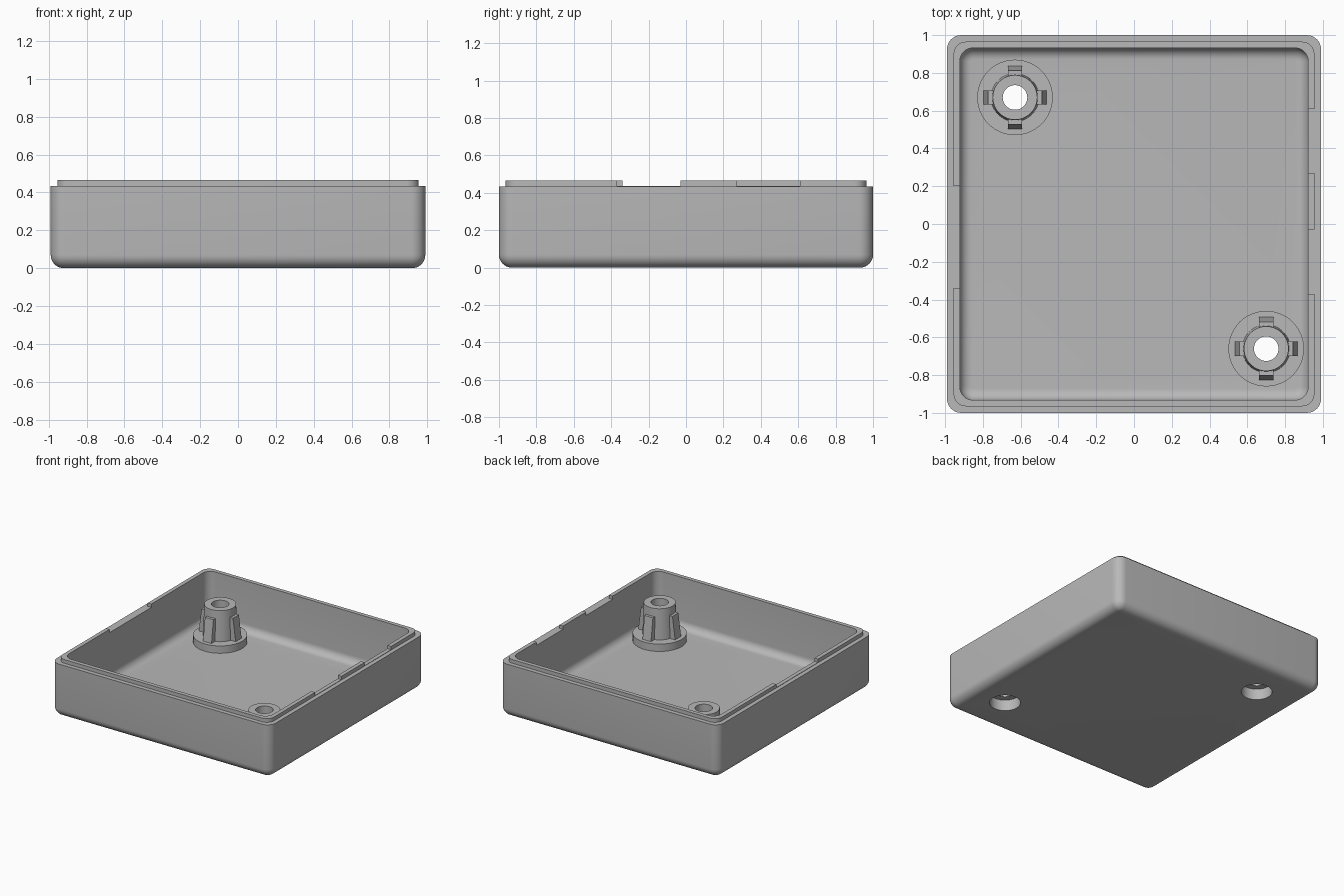
import bpy, bmesh
from math import sin, cos, pi
from mathutils import Matrix

cube = bpy.data.objects.get("Cube")
if cube:
    bpy.data.objects.remove(cube, do_unlink=True)

GREY = (0.48, 0.48, 0.48, 1)
mat = bpy.data.materials.new("grey plastic")
mat.use_nodes = True
mat.diffuse_color = GREY
bsdf = next(n for n in mat.node_tree.nodes if n.type == 'BSDF_PRINCIPLED')
bsdf.inputs["Base Color"].default_value = GREY

HALF_X, HALF_Y = 0.99, 1.0
RIM, TOP, FLOOR = 0.435, 0.465, 0.055
BOSSES = {"rear": (-0.63, 0.67), "front": (0.70, -0.66)}


def make(name, bm):
    bmesh.ops.recalc_face_normals(bm, faces=bm.faces)
    me = bpy.data.meshes.new(name)
    bm.to_mesh(me)
    bm.free()
    me.materials.append(mat)
    ob = bpy.data.objects.new(name, me)
    bpy.context.collection.objects.link(ob)
    return ob


def activate(ob):
    bpy.ops.object.select_all(action='DESELECT')
    ob.select_set(True)
    bpy.context.view_layer.objects.active = ob


def smooth(ob):
    activate(ob)
    bpy.ops.object.shade_smooth_by_angle(angle=0.52)


def cut(ob, cutter):
    cutter.hide_render = True
    activate(ob)
    mod = ob.modifiers.new("cut", 'BOOLEAN')
    mod.operation, mod.solver, mod.object = 'DIFFERENCE', 'EXACT', cutter
    bpy.ops.object.modifier_apply(modifier=mod.name)
    bpy.data.objects.remove(cutter, do_unlink=True)


def ring(bm, inset, z, radius, steps=8):
    """Rounded rectangle of vertices, inset from the outer footprint."""
    verts = []
    cx, cy = HALF_X - inset - radius, HALF_Y - inset - radius
    for q, (sx, sy) in enumerate([(1, 1), (-1, 1), (-1, -1), (1, -1)]):
        for i in range(steps + 1):
            a = (q + i / steps) * pi / 2
            verts.append(bm.verts.new((sx * cx + radius * cos(a),
                                       sy * cy + radius * sin(a), z)))
    return verts


def bridge(bm, a, b):
    n = len(a)
    for i in range(n):
        bm.faces.new((a[i], a[(i + 1) % n], b[(i + 1) % n], b[i]))


# Tray: outer fillet, wall, stepped lip, cavity wall, inner fillet
bm = bmesh.new()
arc = [i / 8 * pi / 2 for i in range(9)]
R, r = 0.07, 0.06
sections = [(R * (1 - sin(a)), R * (1 - cos(a)), 0.075 - R * (1 - sin(a))) for a in arc]
sections += [(0, RIM, 0.075), (0.035, RIM, 0.065), (0.035, TOP, 0.065), (0.068, TOP, 0.07)]
sections += [(0.068 + r * (1 - cos(a)), FLOOR + r * (1 - sin(a)),
              0.07 - r * (1 - cos(a))) for a in arc]
rings = [ring(bm, *s) for s in sections]
for a, b in zip(rings, rings[1:]):
    bridge(bm, a, b)
bm.faces.new(rings[0])
bm.faces.new(rings[-1])
tray = make("tray", bm)

# Notches in the side lips
for side, y0, y1 in [(1, -0.37, -0.03), (1, 0.27, 0.61), (-1, -0.34, 0.2)]:
    bm = bmesh.new()
    bmesh.ops.create_cube(bm, size=1, matrix=Matrix.Translation(
        (side * 0.94, (y0 + y1) / 2, RIM + 0.053)) @ Matrix.Diagonal((0.2, y1 - y0, 0.1, 1)))
    cut(tray, make("notch_cutter", bm))

# Screw head holes through the floor
for x, y in BOSSES.values():
    bm = bmesh.new()
    bmesh.ops.create_cone(bm, cap_ends=True, segments=48, radius1=0.115, radius2=0.115,
                          depth=0.3, matrix=Matrix.Translation((x, y, 0)))
    cut(tray, make("hole_cutter", bm))
smooth(tray)


def screw_boss(name, x, y):
    # Turned post with a wide foot, counterbore and screw hole
    profile = [(0.115, FLOOR), (0.2, FLOOR), (0.2, 0.115), (0.127, 0.115),
               (0.118, 0.365), (0.065, 0.365), (0.065, 0.09), (0.115, 0.09)]
    bm = bmesh.new()
    loops = [[bm.verts.new((x + pr * cos(i * pi / 24), y + pr * sin(i * pi / 24), z))
              for i in range(48)] for pr, z in profile]
    for a, b in zip(loops, loops[1:] + loops[:1]):
        bridge(bm, a, b)
    smooth(make(name, bm))


def rib(name, x, y, angle):
    # Tapered gusset against the post
    bm = bmesh.new()
    outline = [(0.1, 0.11), (0.167, 0.11), (0.142, 0.3), (0.1, 0.3)]
    sides = [[bm.verts.new((d, w, z)) for d, z in outline] for w in (-0.038, 0.038)]
    bridge(bm, *sides)
    for s in sides:
        bm.faces.new(s)
    bm.transform(Matrix.Translation((x, y, 0)) @ Matrix.Rotation(angle, 4, 'Z'))
    make(name, bm)


for label, (x, y) in BOSSES.items():
    screw_boss(label + "_screw_boss", x, y)
    for k in range(4):
        rib(f"{label}_boss_rib_{k + 1}", x, y, k * pi / 2)
